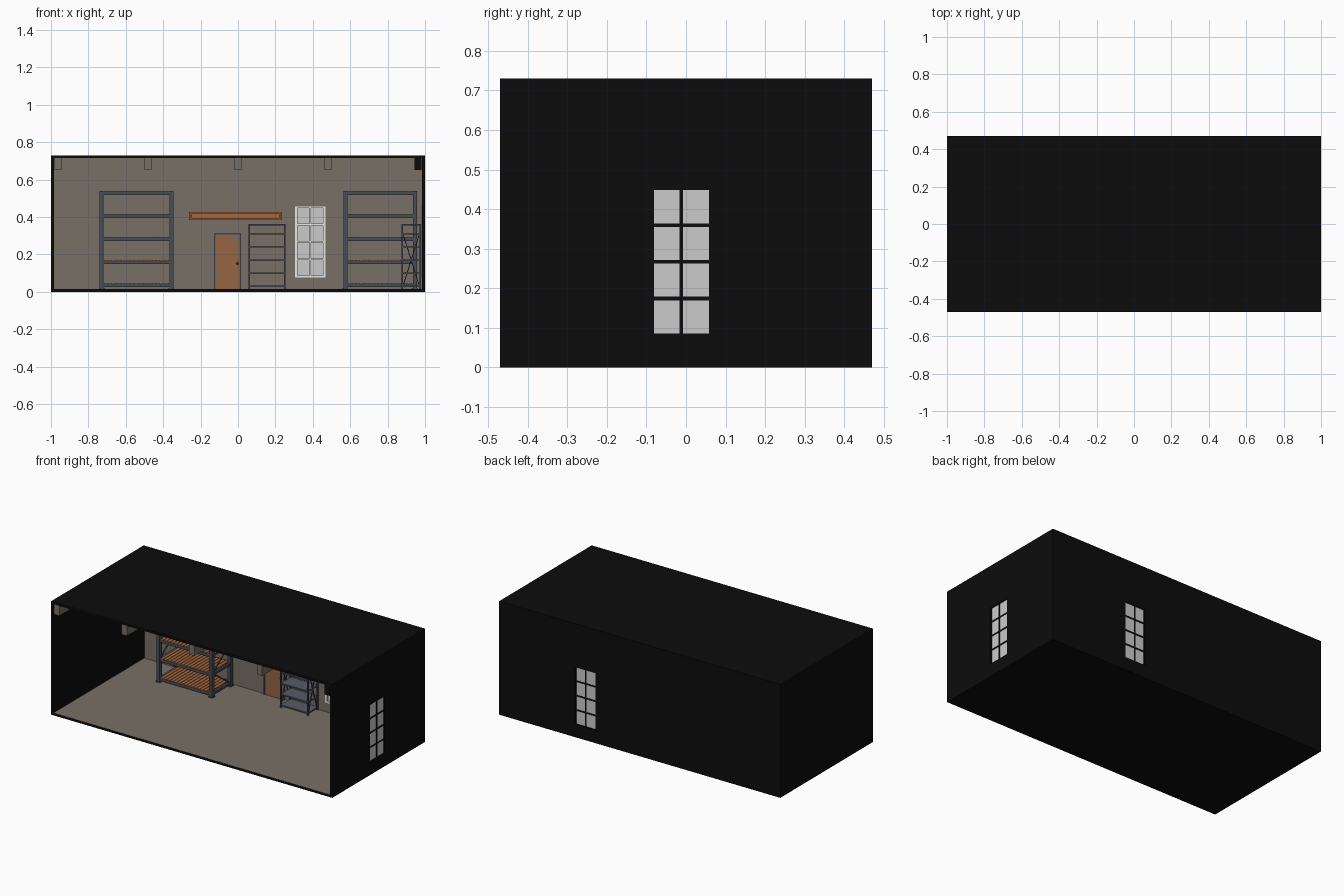
import bpy, bmesh, math, random
from mathutils import Vector, Matrix

if "Cube" in bpy.data.objects:
    bpy.data.objects.remove(bpy.data.objects["Cube"])

random.seed(4)


def material(name, rgb):
    m = bpy.data.materials.new(name)
    m.diffuse_color = (*rgb, 1)
    m.use_nodes = True
    m.node_tree.nodes["Principled BSDF"].inputs["Base Color"].default_value = m.diffuse_color
    return m


BLACK = material("black shell", (0.0037, 0.0037, 0.0037))
CONCRETE = material("grey brown concrete", (0.185, 0.16, 0.134))
WHITE = material("white frame", (0.9, 0.9, 0.9))
GLASS = material("pale glass", (0.6, 0.6, 0.6))
WOOD = material("orange wood", (0.37, 0.14, 0.05))
STEEL = material("dark steel", (0.065, 0.072, 0.088))
SHELF = material("blue grey sheet", (0.095, 0.105, 0.13))
DOOR = material("rusty door", (0.31, 0.13, 0.055))


def box(bm, x0, x1, y0, y1, z0, z1, mat=0):
    mtx = Matrix.Translation(((x0 + x1) / 2, (y0 + y1) / 2, (z0 + z1) / 2)) @ \
        Matrix.Diagonal((x1 - x0, y1 - y0, z1 - z0, 1))
    verts = bmesh.ops.create_cube(bm, size=1, matrix=mtx)["verts"]
    faces = {f for v in verts for f in v.link_faces}
    for f in faces:
        f.material_index = mat
    return faces


def bar(bm, a, b, w):
    """Square bar from point a to point b."""
    a, b = Vector(a), Vector(b)
    d = b - a
    mtx = Matrix.Translation((a + b) / 2) @ d.to_track_quat('Z', 'Y').to_matrix().to_4x4() @ \
        Matrix.Diagonal((w, w, d.length, 1))
    bmesh.ops.create_cube(bm, size=1, matrix=mtx)


def finish(bm, name, *mats):
    me = bpy.data.meshes.new(name)
    bm.normal_update()
    bm.to_mesh(me)
    bm.free()
    for m in mats:
        me.materials.append(m)
    ob = bpy.data.objects.new(name, me)
    bpy.context.collection.objects.link(ob)
    return ob


T, H, D = 0.015, 0.73, 0.47      # wall thickness, room height, half depth
WIN_Z, WIN_W, WIN_H = 0.267, 0.077, 0.184   # window centre height, half sizes


def wall(name, boxes, inward=None):
    """Black slab whose faces towards the room are concrete."""
    bm = bmesh.new()
    for b in boxes:
        box(bm, *b)
    bm.normal_update()
    if inward:
        for f in bm.faces:
            if f.normal.dot(Vector(inward)) > 0.9:
                f.material_index = 1
    finish(bm, name, BLACK, CONCRETE)


def around_hole(u0, u1, c):
    """Four u/z rectangles around a window centred at c."""
    zb, zt = WIN_Z - WIN_H, WIN_Z + WIN_H
    return [(u0, c - WIN_W, T, H - T), (c + WIN_W, u1, T, H - T),
            (c - WIN_W, c + WIN_W, T, zb), (c - WIN_W, c + WIN_W, zt, H - T)]


BACK_U, RIGHT_U = 0.386, -0.0115

# room shell, open at the front
wall("floor", [(-1, 1, -D, D, 0, T)], (0, 0, 1))
wall("roof", [(-1, 1, -D, D, H - T, H)], (0, 0, -1))
wall("left_wall", [(-1, -1 + T, -D, D, T, H - T)])
wall("back_wall", [(u0, u1, D - T, D, z0, z1)
                   for u0, u1, z0, z1 in around_hole(-1 + T, 1 - T, BACK_U)], (0, -1, 0))
wall("right_wall", [(1 - T, 1, u0, u1, z0, z1)
                    for u0, u1, z0, z1 in around_hole(-D, D, RIGHT_U)], (-1, 0, 0))


def window(name, c, on_back):
    """Eight panes; bars are white inside and black outside."""
    bm = bmesh.new()

    def put(u0, u1, d0, d1, z0, z1, mat):
        if on_back:
            box(bm, c + u0, c + u1, D - d1, D - d0, WIN_Z + z0, WIN_Z + z1, mat)
        else:
            box(bm, 1 - d1, 1 - d0, c + u0, c + u1, WIN_Z + z0, WIN_Z + z1, mat)

    for i in range(2):
        for j in range(4):
            u, z = (i - 0.5) * 0.0735, (j - 1.5) * 0.0927
            put(u - 0.033, u + 0.033, 0.006, 0.010, z - 0.043, z + 0.043, 1)
    # each layer: depth range, material, outer half sizes
    for d0, d1, mat, w, h in ((0.003, 0.008, 2, WIN_W, WIN_H), (0.008, 0.02, 0, 0.082, 0.19)):
        for s in (-1, 1):
            e = sorted((s * 0.069, s * w))
            put(e[0], e[1], d0, d1, -h, h, mat)
            e = sorted((s * 0.181, s * h))
            put(-0.069, 0.069, d0, d1, e[0], e[1], mat)
        put(-0.0045, 0.0045, d0, d1, -0.181, 0.181, mat)
        for j in (-1, 0, 1):
            put(-0.069, 0.069, d0, d1, j * 0.0927 - 0.0045, j * 0.0927 + 0.0045, mat)
    finish(bm, name, WHITE, GLASS, BLACK)


window("back_window", BACK_U, True)
window("right_window", RIGHT_U, False)

# ceiling beams running front to back
for i in range(5):
    bm = bmesh.new()
    x = -0.962 + i * 0.481
    box(bm, x - 0.019, x + 0.019, -D + 0.001, D - T, 0.65, H - T)
    finish(bm, f"ceiling_beam_{i + 1}", BLACK if i == 4 else CONCRETE)


# large storage racks with slatted wooden shelves
def big_rack(name, x0, x1, y0=0.23, y1=0.44):
    bm = bmesh.new()
    w = 0.022
    for x in (x0, x1 - w):
        for y in (y0, y1 - w):
            box(bm, x, x + w, y, y + w, T, 0.538)
            box(bm, x - 0.004, x + w + 0.004, y - 0.004, y + w + 0.004, T, T + 0.005)
        for k in range(4):
            za, zb = 0.04 + k * 0.123, 0.163 + k * 0.123
            ya, yb = (y0 + w, y1 - w) if k % 2 else (y1 - w, y0 + w)
            bar(bm, (x + w / 2, ya, za), (x + w / 2, yb, zb), 0.007)
    n = 15
    step = (x1 - x0 - 2 * w) / n
    for k in range(5):
        z = 0.034 + k * 0.123
        for y in (y0 + 0.003, y1 - w + 0.003):
            box(bm, x0 + w, x1 - w, y, y + 0.016, z - 0.009, z + 0.009)
        for x in (x0 + 0.004, x1 - w + 0.004):
            box(bm, x, x + 0.014, y0 + w, y1 - w, z - 0.007, z + 0.007)
        for i in range(n):
            xs = x0 + w + i * step
            box(bm, xs + 0.002, xs + step - 0.002, y0 + 0.004, y1 - 0.004, z + 0.004, z + 0.012, 1)
    finish(bm, name, STEEL, WOOD)


big_rack("left_storage_rack", -0.74, -0.345)
big_rack("right_storage_rack", 0.563, 0.957)


# small sheet metal shelving: length along x, depth along y
def small_rack(name, loc, turn=0):
    bm = bmesh.new()
    L, W, w = 0.1, 0.052, 0.008
    for x in (-L, L - w):
        for y in (-W, W - w):
            box(bm, x, x + w, y, y + w, T, 0.362)
        box(bm, x, x + w, -W + w, W - w, 0.354, 0.362)
        for s in (-1, 1):
            bar(bm, (x + w / 2, -s * (W - w), 0.03), (x + w / 2, s * (W - w), 0.31), 0.005)
    box(bm, -L + w, L - w, W - w, W, 0.354, 0.362)
    for k in range(5):
        z = 0.03 + k * 0.07
        box(bm, -L + 0.002, L - 0.002, -W + 0.002, W - 0.002, z - 0.004, z + 0.004, 1)
    ob = finish(bm, name, STEEL, SHELF)
    ob.location = loc
    ob.rotation_euler.z = turn


small_rack("back_shelving", (0.155, 0.4, 0))
small_rack("side_shelving", (0.926, -0.215, 0), -math.pi / 2)

# door with steel frame, worn patches and knob
yw = D - T
bm = bmesh.new()
box(bm, -0.120, 0.008, yw - 0.008, yw, T, 0.304, 1)
box(bm, -0.128, -0.120, yw - 0.012, yw, T, 0.312)
box(bm, 0.008, 0.016, yw - 0.012, yw, T, 0.312)
box(bm, -0.120, 0.008, yw - 0.012, yw, 0.304, 0.312)
bmesh.ops.create_icosphere(bm, subdivisions=2, radius=0.007,
                           matrix=Matrix.Translation((-0.003, yw - 0.016, 0.152)))
finish(bm, "door", SHELF, DOOR)

bm = bmesh.new()
for cx, cz, r in ((-0.008, 0.285, 0.016), (-0.004, 0.225, 0.012), (-0.106, 0.15, 0.013),
                  (-0.104, 0.09, 0.015), (-0.025, 0.27, 0.010), (-0.006, 0.09, 0.013),
                  (-0.03, 0.04, 0.012)):
    ring = []
    for k in range(9):
        a = -math.tau * k / 9
        q = r * random.uniform(0.6, 1.2)
        ring.append(bm.verts.new((min(max(cx + q * math.cos(a), -0.12), 0.008),
                                  yw - 0.009, cz + q * math.sin(a))))
    f = bm.faces.new(ring)
    f.normal_update()
    if f.normal.y > 0:
        f.normal_flip()
finish(bm, "door_worn_patches", CONCRETE)

# rusty girder on the wall above the door
bm = bmesh.new()
for z in (0.385, 0.417):
    box(bm, -0.262, 0.235, yw - 0.04, yw, z, z + 0.009)
box(bm, -0.262, 0.235, yw - 0.025, yw - 0.015, 0.394, 0.417)
for x in (-0.255, 0.222):
    box(bm, x, x + 0.006, yw - 0.038, yw - 0.002, 0.394, 0.417)
finish(bm, "wall_girder", WOOD)
